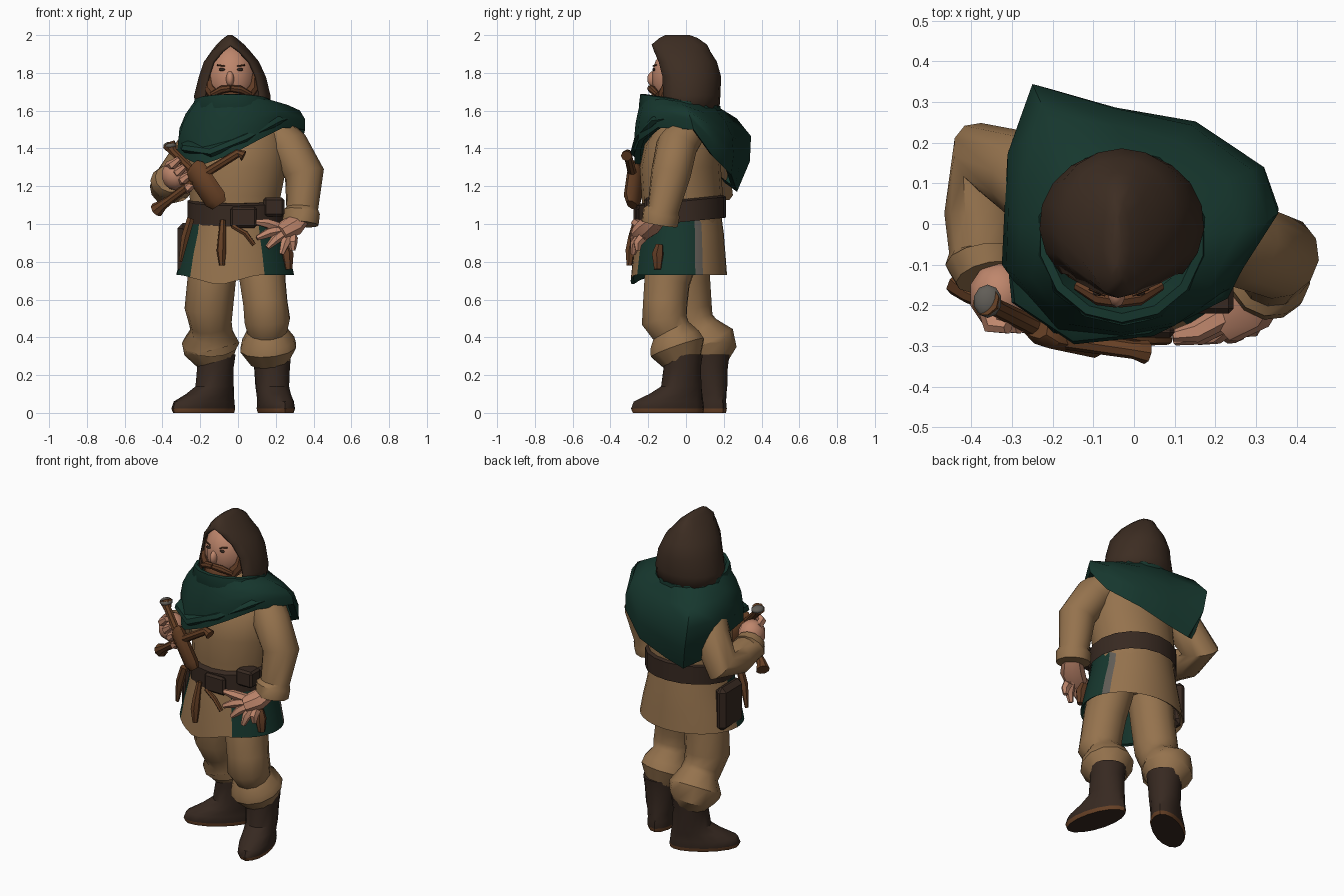
import bpy, bmesh
from math import sin, cos, pi, radians
from mathutils import Vector

if "Cube" in bpy.data.objects:
    bpy.data.objects.remove(bpy.data.objects["Cube"], do_unlink=True)


def material(name, r, g, b):
    m = bpy.data.materials.new(name)
    m.use_nodes = True
    m.diffuse_color = (r, g, b, 1)
    shader = m.node_tree.nodes["Principled BSDF"]
    shader.inputs["Base Color"].default_value = (r, g, b, 1)
    shader.inputs["Roughness"].default_value = 0.9
    return m


TAN = material("tan cloth", .30, .17, .075)
GREEN = material("green cloth", .008, .038, .027)
HOOD = material("hood brown", .046, .026, .016)
LEATHER = material("dark leather", .038, .022, .015)
SKIN = material("skin", .52, .24, .15)
WOOD = material("wood brown", .13, .05, .018)
BEARD = material("beard brown", .12, .045, .018)
STEEL = material("grey steel", .12, .11, .095)


def finish(name, bm, mats, angle=40):
    bmesh.ops.remove_doubles(bm, verts=bm.verts, dist=.0005)
    bmesh.ops.recalc_face_normals(bm, faces=bm.faces)
    mesh = bpy.data.meshes.new(name)
    bm.to_mesh(mesh)
    bm.free()
    for m in mats:
        mesh.materials.append(m)
    ob = bpy.data.objects.new(name, mesh)
    bpy.context.collection.objects.link(ob)
    bpy.ops.object.select_all(action='DESELECT')
    ob.select_set(True)
    bpy.context.view_layer.objects.active = ob
    bpy.ops.object.shade_smooth_by_angle(angle=radians(angle))
    return ob


def loft(name, rings, *mats, closed=True, caps=(True, True), rule=None, angle=40):
    """Skin a stack of point rings; rule(ring, segment) picks the material."""
    bm = bmesh.new()
    rows = [[bm.verts.new(p) for p in ring] for ring in rings]
    n = len(rows[0])
    for i, (a, b) in enumerate(zip(rows, rows[1:])):
        for j in range(n if closed else n - 1):
            k = (j + 1) % n
            f = bm.faces.new((a[j], a[k], b[k], b[j]))
            f.material_index = rule(i, j) if rule else 0
    for row, wanted in zip((rows[0], rows[-1]), caps):
        if wanted:
            bm.faces.new(row)
    return finish(name, bm, mats, angle)


def oval(z, cx, cy, rx, ry, n=18, tilt=0):
    """Level ring, starting at the front and turning towards +x."""
    ts = [2 * pi * j / n for j in range(n)]
    return [Vector((cx + rx * sin(t), cy - ry * cos(t), z - tilt * ry * cos(t))) for t in ts]


def tube(name, path, mat, n=10, flat=1):
    """Round limb along (x, y, z, radius) stations."""
    pts = [Vector(p[:3]) for p in path]
    rings, quat, last = [], None, None
    for i, p in enumerate(pts):
        tan = (pts[min(i + 1, len(pts) - 1)] - pts[max(i - 1, 0)]).normalized()
        quat = last.rotation_difference(tan) @ quat if last else tan.to_track_quat('Z', 'Y')
        last, r = tan, path[i][3]
        rings.append([p + quat @ Vector((r * cos(2 * pi * j / n), flat * r * sin(2 * pi * j / n), 0))
                      for j in range(n)])
    return loft(name, rings, mat)


def ball(name, loc, size, mat, n=14):
    bm = bmesh.new()
    bmesh.ops.create_uvsphere(bm, u_segments=n, v_segments=n // 2 + 2, radius=1)
    for v in bm.verts:
        v.co = Vector(a * b + c for a, b, c in zip(v.co, size, loc))
    return finish(name, bm, [mat], 60)


def box(name, loc, size, mat, bevel=.012):
    bm = bmesh.new()
    bmesh.ops.create_cube(bm, size=1)
    for v in bm.verts:
        v.co = Vector(a * b + c for a, b, c in zip(v.co, size, loc))
    bmesh.ops.bevel(bm, geom=bm.edges[:], offset=bevel, segments=1, affect='EDGES')
    return finish(name, bm, [mat], 30)


# Boots: sole, foot and shaft in one loft; stations are height, toe, heel, half width
BOOT = [(0, .27, .115, .085), (.022, .28, .12, .092), (.06, .265, .115, .088), (.1, .18, .11, .086),
        (.14, .115, .105, .088), (.24, .1, .1, .095), (.31, .1, .11, .103)]
for side, ankle, toward in (("left", (.18, -.02, 0), (.26, -1, 0)), ("right", (-.12, .125, 0), (-.8, -.6, 0))):
    d = Vector(toward).normalized()
    w = Vector((-d.y, d.x, 0))
    rings = []
    for z, toe, heel, half in BOOT:
        mid = Vector(ankle) + d * (toe - heel) / 2 + Vector((0, 0, z))
        rings.append([mid + d * cos(j * pi / 8) * (toe + heel) / 2 + w * half * sin(j * pi / 8)
                      for j in range(16)])
    loft(side + "_boot", rings, LEATHER, WOOD, rule=lambda i, j: int(i == 0))

# Baggy trousers tucked into the boots
tube("left_trouser", [(.12, -.05, .86, .13), (.13, -.1, .7, .124), (.145, -.11, .58, .12), (.155, -.115, .49, .124),
                      (.155, -.08, .435, .108), (.16, -.06, .385, .142), (.16, -.045, .345, .153),
                      (.17, -.02, .27, .105)], TAN, 12)
tube("right_trouser", [(-.12, 0, .86, .13), (-.14, 0, .7, .128), (-.155, .01, .55, .128), (-.145, .04, .47, .112),
                       (-.14, .07, .43, .112), (-.145, .115, .37, .152), (-.14, .12, .34, .148),
                       (-.12, .12, .27, .1)], TAN, 12)

# Tunic body
loft("tunic_body", [oval(1.0, -.01, -.02, .24, .21), oval(1.15, -.015, -.02, .245, .215), oval(1.3, 0, -.03, .26, .215),
                    oval(1.42, 0, -.01, .262, .21), oval(1.52, 0, .02, .24, .18), oval(1.6, -.02, .02, .14, .13)], TAN)


def skirt_colour(i, j):
    """Green side panels and lining, with a grey edge behind the left panel."""
    if j == 11:
        return 2
    return int(3 <= j < 11 or 27 <= j < 31 or (i > 2 and (j < 11 or j > 26)))


# Tunic skirt; each segment spans ten degrees
skirt = [oval(z, -.015, cy, rx, ry, 36) for z, cy, rx, ry in
         ((1.06, -.03, .24, .215), (.95, -.032, .258, .232), (.84, -.035, .288, .244), (.73, -.038, .312, .255),
          (.74, -.038, .297, .24), (.95, -.03, .23, .2))]
for ring in skirt[3:5]:
    for p in ring:
        p.z -= .055 * max(0, 1 - abs(p.x + .1) / .2) * (p.y < 0)
loft("tunic_skirt", skirt, TAN, GREEN, STEEL, caps=(False, True), rule=skirt_colour)

# Belt, buckle, pouches and hanging straps
loft("belt", [oval(1.05, -.01, -.025, .245, .22, tilt=.1), oval(1.01, -.01, -.025, .26, .237, tilt=.1),
              oval(1.12, -.01, -.025, .26, .237, tilt=.1), oval(1.13, -.01, -.025, .24, .22, tilt=.1)], LEATHER)
box("belt_buckle", (.03, -.264, 1.035), (.14, .03, .11), LEATHER)
box("left_belt_pouch", (.19, -.17, 1.09), (.11, .1, .1), LEATHER)
box("right_belt_pouch", (-.285, -.015, .87), (.07, .21, .27), LEATHER, .028)
tube("hanging_strap", [(-.08, -.265, 1.02, .015), (-.085, -.285, .93, .022), (-.088, -.295, .86, .026),
                       (-.085, -.3, .78, .015)], WOOD, 6)
tube("curved_strap", [(-.03, -.27, .99, .012), (.04, -.285, .95, .014), (.085, -.285, .89, .012)], WOOD, 6)
tube("side_thong", [(-.25, -.17, 1.03, .022), (-.28, -.17, .93, .024), (-.305, -.16, .8, .01)], WOOD, 6)
tube("left_side_strap", [(.25, -.14, .89, .02), (.262, -.15, .84, .033), (.268, -.15, .76, .02)], BEARD, 6)

# Sleeves
tube("left_sleeve", [(.2, .0, 1.48, .1), (.265, -.05, 1.41, .11), (.352, -.08, 1.265, .106), (.34, -.12, 1.08, .085),
                     (.335, -.13, 1.06, .1), (.33, -.14, 1.0, .098)], TAN, 12)
tube("right_sleeve", [(-.18, .04, 1.47, .1), (-.26, .12, 1.34, .108), (-.355, .155, 1.2, .107), (-.375, .02, 1.195, .092),
                      (-.37, -.07, 1.21, .085), (-.37, -.09, 1.22, .095), (-.36, -.13, 1.24, .08)], TAN, 12)

# Left hand resting on the hip
tube("left_palm", [(.33, -.15, 1.03, .055), (.285, -.2, .985, .07), (.22, -.24, .95, .06)], SKIN, 8, .8)
for i, tip in enumerate([(.095, -.275, 1.01), (.1, -.285, .925), (.155, -.285, .875), (.23, -.28, .84),
                         (.29, -.255, .86)]):
    root = Vector((.215 + .018 * i, -.23, .98 - .013 * i))
    mid = root.lerp(Vector(tip), .55) + Vector((0, -.012, .008))
    tube(f"left_finger_{i + 1}", [(*root, .03), (*mid, .026), (*tip, .014)], SKIN, 6)

# Right hand closed around the grip
ball("right_palm", (-.33, -.175, 1.26), (.078, .085, .082), SKIN, 10)
for i in range(4):
    x, z = -.345 + .028 * i, 1.325 - .04 * i
    tube(f"right_finger_{i + 1}", [(x - .02, -.18, z - .02, .028), (x, -.25, z - .01, .026),
                                   (x + .035, -.255, z + .02, .016)], SKIN, 6)

# Sheathed short blade: pommel, grip, crossguard and scabbard
ball("pommel", (-.36, -.19, 1.415), (.036, .042, .02), STEEL, 10)
tube("blade_grip", [(-.365, -.19, 1.42, .038), (-.34, -.205, 1.38, .022), (-.22, -.265, 1.26, .024)], WOOD, 8)
tube("scabbard", [(-.24, -.255, 1.3, .025), (-.23, -.262, 1.29, .036), (-.12, -.285, 1.13, .036),
                  (-.1, -.285, 1.1, .025)], WOOD, 8, 1.9)
tube("crossguard", [(.03, -.315, 1.36, .03), (.0, -.31, 1.375, .022), (-.17, -.285, 1.27, .024), (-.36, -.19, 1.13, .022),
                    (-.4, -.17, 1.1, .028), (-.43, -.14, 1.075, .04)], WOOD, 8)

# Head, nose, eyes, brows and beard
ball("head", (-.035, -.03, 1.775), (.135, .152, .175), SKIN)
ball("nose", (-.042, -.17, 1.768), (.022, .036, .042), SKIN, 10)
for s in (-1, 1):
    x = -.037 + s * .048
    ball("eye", (x, -.17, 1.818), (.017, .007, .008), LEATHER, 8)
    tube("eyebrow", [(x - s * .015, -.175, 1.836, .004), (x + s * .025, -.158, 1.842, .005)], BEARD, 6)
    tube("moustache", [(-.04, -.188, 1.718, .018), (x, -.18, 1.712, .021), (x + s * .055, -.15, 1.685, .014)], BEARD, 8)
    tube("side_beard", [(x + s * .075, -.08, 1.82, .015), (x + s * .065, -.1, 1.72, .033), (x, -.13, 1.64, .04)], BEARD, 8)
ball("beard", (-.038, -.1, 1.665), (.1, .092, .05), BEARD)

# Hood: open arcs whose front gap closes towards the peak
arcs = []
for z, cx, cy, rx, ry, gap in ((1.58, -.03, .0, .198, .175, 44), (1.68, -.03, .0, .203, .182, 48),
                               (1.78, -.03, .0, .178, .186, 48), (1.86, -.035, -.015, .147, .178, 43),
                               (1.915, -.038, -.03, .103, .158, 28), (1.95, -.04, -.035, .075, .147, 0),
                               (1.985, -.042, -.04, .035, .1, 0), (2.0, -.042, -.045, .012, .065, 0)):
    g = radians(gap)
    ts = [g + (2 * pi - 2 * g) * j / 14 for j in range(15)]
    arcs.append([(cx + rx * sin(t), cy - ry * cos(t), z) for t in ts])
hood = loft("hood", arcs, HOOD, closed=False, caps=(False, True))
shell = hood.modifiers.new("cloth thickness", 'SOLIDIFY')
shell.thickness = .014

# Shoulder scarf: drapes from the neck to an uneven hem, with a full bag at the back right
HEM = [(-.03, -.275, 1.37), (.1, -.25, 1.44), (.24, -.15, 1.51), (.355, .04, 1.5), (.32, .14, 1.36), (.15, .24, 1.26),
       (-.04, .26, 1.2), (-.17, .27, 1.17), (-.27, .19, 1.23), (-.31, .07, 1.33), (-.325, -.1, 1.37), (-.2, -.27, 1.31)]
FULLNESS = (.015, .02, .035, .065, .065, .06, .07, .17, .085, .04, .03, .01)
neck = oval(1.65, -.03, -.03, .2, .2, 12, -.15)
drape = [oval(1.58, -.03, -.02, .15, .15, 12)]
for f in (0, .25, .5, .75, 1):
    ring = []
    for a, b, puff in zip(neck, HEM, FULLNESS):
        p = a.lerp(Vector(b), f)
        out = Vector((p.x, p.y, 0)).normalized()
        ring.append(p + (out + Vector((0, 0, .4))) * puff * sin(pi * f))
    drape.append(ring)
drape.append([Vector(p) * .88 + Vector((0, 0, .18)) for p in HEM])
loft("shoulder_scarf", drape, GREEN, caps=(False, False), angle=50)

# Wrapped folds around the neck and across the chest
loft("scarf_collar", [oval(1.6, -.03, -.03, .16, .16, 14, -.15), oval(1.66, -.03, -.03, .185, .19, 14, -.15),
                      oval(1.655, -.03, -.03, .205, .212, 14, -.15), oval(1.59, -.025, -.03, .222, .22, 14, -.15),
                      oval(1.54, -.02, -.025, .21, .2, 14, -.1)], GREEN, caps=(False, False), angle=50)
tube("scarf_fold", [(.29, .0, 1.57, .03), (.2, -.15, 1.55, .045), (.03, -.23, 1.46, .05), (-.14, -.245, 1.39, .055),
                    (-.26, -.17, 1.41, .05), (-.29, -.02, 1.44, .03)], GREEN, 8, .6)
